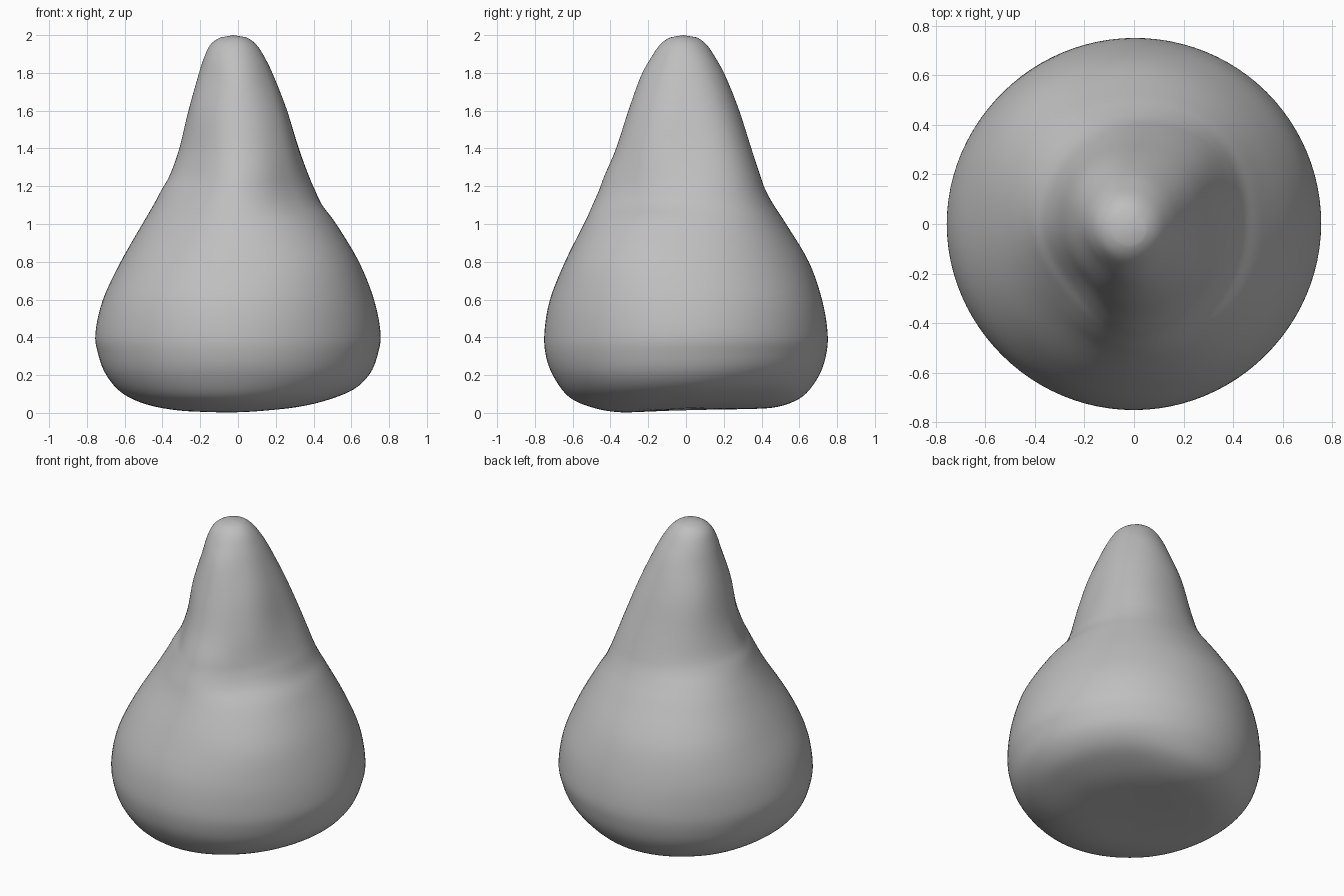
import bpy, bmesh, math

# Heights and radii in eight directions: E, NE, N, NW, W, SW, S, SE
UPPER = [
    (1.988, [.04, .037, .05, .072, .09, .093, .08, .058]),
    (1.95, [.095, .092, .105, .127, .145, .148, .135, .113]),
    (1.88, [.142, .145, .155, .172, .18, .185, .185, .16]),
    (1.78, [.19, .20, .21, .215, .212, .215, .24, .21]),
    (1.60, [.26, .285, .282, .285, .262, .27, .305, .285]),
    (1.40, [.32, .367, .345, .335, .31, .305, .37, .345]),
    (1.26, [.37, .42, .39, .375, .36, .345, .43, .38]),
    (1.18, [.405, .45, .42, .415, .405, .39, .46, .405]),
    (1.10, [.445, .485, .465, .475, .447, .435, .495, .45]),
    (1.00, [.52, .54, .53, .545, .505, .495, .54, .545]),
    (.80, [.64, .645, .65, .665, .62, .625, .64, .67]),
    (.60, [.72, .727, .72, .73, .715, .717, .72, .73]),
    (.42, [.755, .755, .75, .75, .755, .75, .75, .75]),
]
# Radii and heights of the underside, in the same directions
UNDER = [
    (.74, [.31, .32, .30, .30, .31, .30, .295, .31]),
    (.70, [.21, .225, .19, .185, .205, .19, .19, .20]),
    (.62, [.13, .145, .09, .09, .11, .09, .085, .11]),
    (.50, [.08, .09, .038, .035, .05, .035, .03, .05]),
    (.35, [.045, .05, .024, .02, .02, .008, .004, .022]),
    (.15, [.025, .028, .022, .018, .014, .012, .012, .018]),
]
SEG, SUB = 96, 5
APEX, BASE = (-.025, -.015, 2.0), (0, 0, .02)


def catmull(a, b, c, d, t):
    return .5 * (2 * b + (c - a) * t + (2 * a - 5 * b + 4 * c - d) * t * t
                 + (3 * b - a - 3 * c + d) * t ** 3)


def around(values, f):
    i = math.floor(f)
    return catmull(*[values[(i + k) % 8] for k in (-1, 0, 1, 2)], f - i)


rows = [([z] * 8, r) for z, r in UPPER] + [(z, [r] * 8) for r, z in UNDER]

# Body: smooth lofted pear shape
bm = bmesh.new()
columns = []
for s in range(SEG):
    ang = 2 * math.pi * s / SEG
    pts = [(around(r, 8 * s / SEG), around(z, 8 * s / SEG)) for z, r in rows]
    start = APEX[0] * math.cos(ang) + APEX[1] * math.sin(ang)
    pts = [(start, 2.0)] + pts + [(0, .02)]
    col = []
    for i in range(1, len(pts) - 2):
        for k in range(SUB):
            q = [catmull(*[pts[i + m][c] for m in (-1, 0, 1, 2)], k / SUB)
                 for c in (0, 1)]
            col.append(bm.verts.new((q[0] * math.cos(ang),
                                     q[0] * math.sin(ang), max(q[1], 0))))
    r, z = pts[-2]
    col.append(bm.verts.new((r * math.cos(ang), r * math.sin(ang), z)))
    columns.append(col)

top, bottom = bm.verts.new(APEX), bm.verts.new(BASE)
for s in range(SEG):
    a, b = columns[s], columns[(s + 1) % SEG]
    bm.faces.new((top, a[0], b[0]))
    bm.faces.new((bottom, b[-1], a[-1]))
    for i in range(len(a) - 1):
        bm.faces.new((a[i], a[i + 1], b[i + 1], b[i]))
bmesh.ops.recalc_face_normals(bm, faces=bm.faces)
for f in bm.faces:
    f.smooth = True

mesh = bpy.data.meshes.new("pear_body")
bm.to_mesh(mesh)
bm.free()
grey = bpy.data.materials.new("light grey")
grey.diffuse_color = (.52, .52, .52, 1)
mesh.materials.append(grey)
body = bpy.data.objects.new("pear_body", mesh)
bpy.context.collection.objects.link(body)
